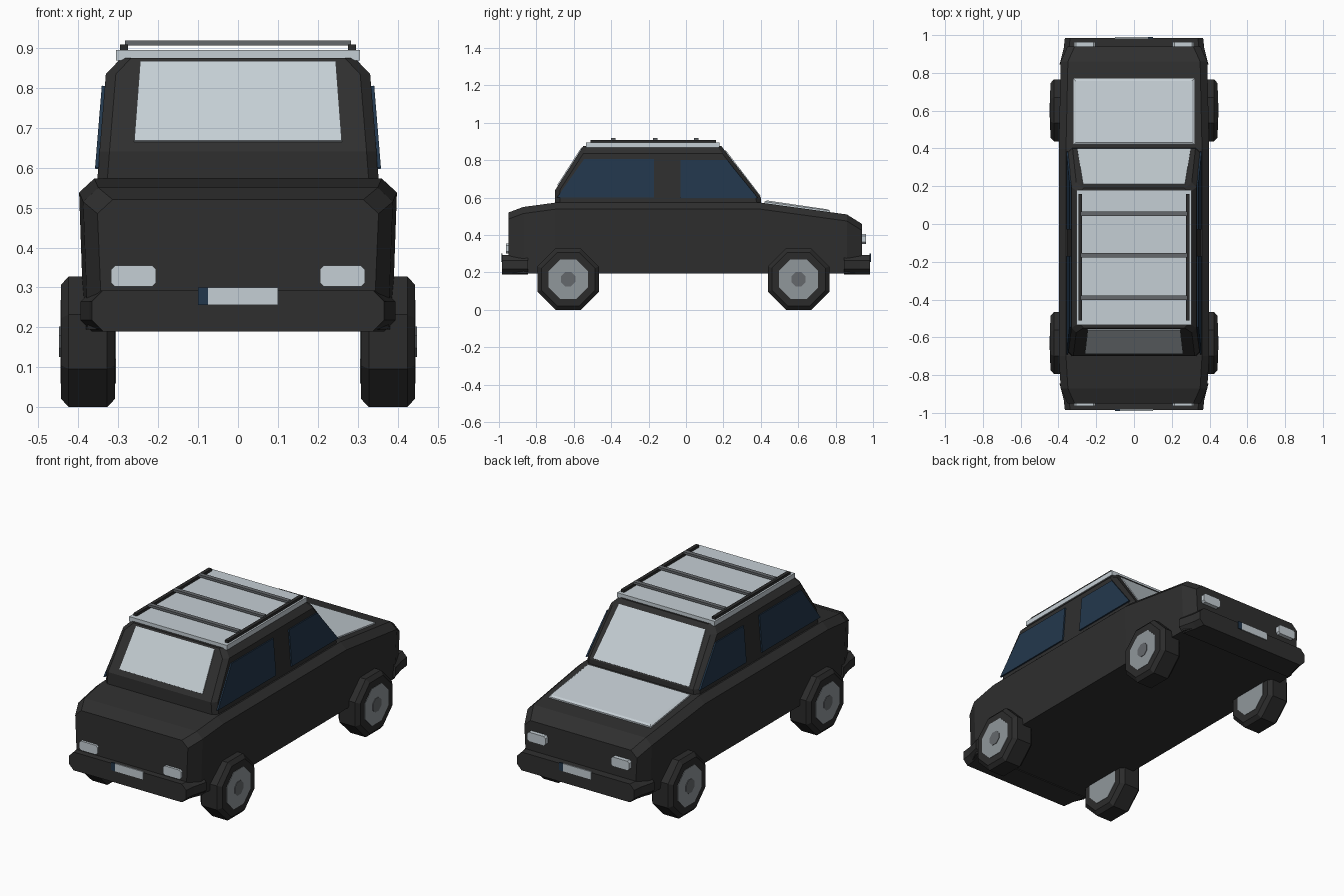
import bpy, bmesh, math
from mathutils import Vector

if "Cube" in bpy.data.objects:
    bpy.data.objects.remove(bpy.data.objects["Cube"])


def material(name, r, g, b):
    m = bpy.data.materials.new(name)
    m.diffuse_color = (r, g, b, 1)
    m.use_nodes = True
    m.node_tree.nodes["Principled BSDF"].inputs["Base Color"].default_value = m.diffuse_color
    return m


BLACK = material("dark body", 0.028, 0.028, 0.028)
TYRE = material("tyre black", 0.024, 0.024, 0.024)
PALE = material("pale silver", 0.56, 0.62, 0.66)
BLUE = material("dark blue glass", 0.016, 0.038, 0.072)
HUB = material("hub grey", 0.28, 0.31, 0.33)
GREY = material("mid grey", 0.13, 0.14, 0.15)


def loft(name, rings, mat):
    """Skin a list of equal-length point rings and cap both ends."""
    bm = bmesh.new()
    vs = [[bm.verts.new(p) for p in ring] for ring in rings]
    n = len(vs[0])
    for a, b in zip(vs, vs[1:]):
        for i in range(n):
            j = (i + 1) % n
            bm.faces.new((a[i], a[j], b[j], b[i]))
    bm.faces.new(vs[0])
    bm.faces.new(vs[-1])
    bmesh.ops.recalc_face_normals(bm, faces=bm.faces)
    me = bpy.data.meshes.new(name)
    bm.to_mesh(me)
    bm.free()
    me.materials.append(mat)
    ob = bpy.data.objects.new(name, me)
    bpy.context.collection.objects.link(ob)
    return ob


def plate(name, pts, direction, thick, mat):
    """Flat panel raised from its outline in a direction."""
    p = [Vector(q) for q in pts]
    d = Vector(direction).normalized()
    return loft(name, [[q - d * 0.003 for q in p], [q + d * (thick - 0.003) for q in p]], mat)


def box(name, x0, x1, y0, y1, z0, z1, mat):
    return loft(name, [[(x0, y, z0), (x1, y, z0), (x1, y, z1), (x0, y, z1)] for y in (y0, y1)], mat)


def chamfered(x0, x1, z0, z1, c, y):
    return [(x0 + c, y, z0), (x1 - c, y, z0), (x1, y, z0 + c), (x1, y, z1 - c),
            (x1 - c, y, z1), (x0 + c, y, z1), (x0, y, z1 - c), (x0, y, z0 + c)]


# Lower body: cross-sections along y
def section(y, w, top):
    half = [(w - 0.012, 0.195), (w, top - 0.035), (w - 0.038, top)]
    return [(x, y, z) for x, z in half] + [(-x, y, z) for x, z in reversed(half)]


loft("body", [section(*s) for s in (
    (-0.95, 0.352, 0.52), (-0.87, 0.388, 0.55), (-0.70, 0.398, 0.573),
    (0.40, 0.398, 0.573), (0.86, 0.388, 0.51), (0.94, 0.352, 0.46))], BLACK)


# Cabin: stacked rings with cut corners
def cabin_ring(z, y0, y1, w, c=0.025):
    return [(-w + c, y0, z), (w - c, y0, z), (w, y0 + c, z), (w, y1 - c, z),
            (w - c, y1, z), (-w + c, y1, z), (-w, y1 - c, z), (-w, y0 + c, z)]


loft("cabin", [cabin_ring(*r) for r in (
    (0.55, -0.70, 0.402, 0.354), (0.60, -0.70, 0.40, 0.350), (0.64, -0.70, 0.37, 0.347),
    (0.835, -0.575, 0.22, 0.331), (0.875, -0.55, 0.19, 0.292))], BLACK)

# Glass and hood panels
plate("front_window", [(-0.26, -0.684, 0.665), (0.26, -0.684, 0.665),
                       (0.245, -0.556, 0.865), (-0.245, -0.556, 0.865)],
      (0, -0.235, 0.15), 0.008, PALE)
plate("back_window", [(-0.30, 0.396, 0.605), (0.30, 0.396, 0.605),
                      (0.27, 0.209, 0.85), (-0.27, 0.209, 0.85)],
      (0, 0.275, 0.21), 0.008, PALE)
loft("hood_panel", [[(-w, 0.42 + e, 0.57 + h), (w, 0.42 + e, 0.57 + h),
                     (w, 0.77 - e, 0.522 + h), (-w, 0.77 - e, 0.522 + h)]
                    for w, e, h in ((0.32, 0, -0.005), (0.32, 0, 0.008), (0.308, 0.012, 0.015))], PALE)

# Side windows, following the lean of the cabin
WINDOWS = {"rear_side": [(-0.69, 0.60), (-0.17, 0.60), (-0.17, 0.805), (-0.545, 0.805)],
           "front_side": [(-0.03, 0.597), (0.385, 0.597), (0.22, 0.80), (-0.03, 0.80)]}
for s, side in ((-1, "left"), (1, "right")):
    for label, pts in WINDOWS.items():
        plate(f"{label}_window_{side}",
              [(s * (0.352 - (z - 0.6) * 0.082), y, z) for y, z in pts],
              (s, 0, 0.08), 0.009, BLUE)

# Roof panel and rack
box("roof_panel", -0.305, 0.305, -0.535, 0.18, 0.868, 0.895, PALE)
for s in (-1, 1):
    box("roof_rail", s * 0.285 - 0.01, s * 0.285 + 0.01, -0.51, 0.16, 0.893, 0.909, TYRE)
for y in (0.055, -0.165, -0.39):
    box("roof_crossbar", -0.283, 0.283, y - 0.012, y + 0.012, 0.906, 0.919, GREY)

# Bumpers, lamps and plates at both ends
for e, end, lamp_z in ((-1, "front", 0.302), (1, "back", 0.352)):
    loft(f"{end}_bumper", [chamfered(-w, w, 0.19, 0.293, 0.028, e * y)
                           for y, w in ((0.845, 0.394), (0.93, 0.372), (0.985, 0.366))], BLACK)
    for s in (-1, 1):
        a, b = sorted((s * 0.205, s * 0.318))
        loft(f"{end}_lamp", [chamfered(a, b, lamp_z, lamp_z + 0.053, 0.01, e * y)
                             for y in (0.93, 0.963)], PALE)
    for label, x0, x1, m in (("plate", -0.075, 0.10, PALE), ("plate_band", -0.10, -0.075, BLUE)):
        a, b = sorted((-e * x0, -e * x1))
        ya, yb = sorted((e * 0.982, e * 0.99))
        box(f"{end}_{label}", a, b, ya, yb, 0.256, 0.30, m)


# Wheels: eight-sided tyres with hubs
def disc(name, y, profile, mat):
    k = 1 / math.cos(math.pi / 8)
    loft(name, [[(x, y + r * k * math.cos((i + 0.5) * math.pi / 4),
                  0.164 + r * k * math.sin((i + 0.5) * math.pi / 4)) for i in range(8)]
                for x, r in profile], mat)


for y in (-0.63, 0.602):
    for s, side in ((-1, "left"), (1, "right")):
        disc(f"tyre_{side}", y, [(s * x, r) for x, r in (
            (0.308, 0.143), (0.328, 0.164), (0.424, 0.164), (0.443, 0.143))], TYRE)
        disc(f"hub_{side}", y, [(s * 0.306, 0.105), (s * 0.445, 0.105)], HUB)
        disc(f"hub_cap_{side}", y, [(s * 0.43, 0.038), (s * 0.448, 0.038)], GREY)
